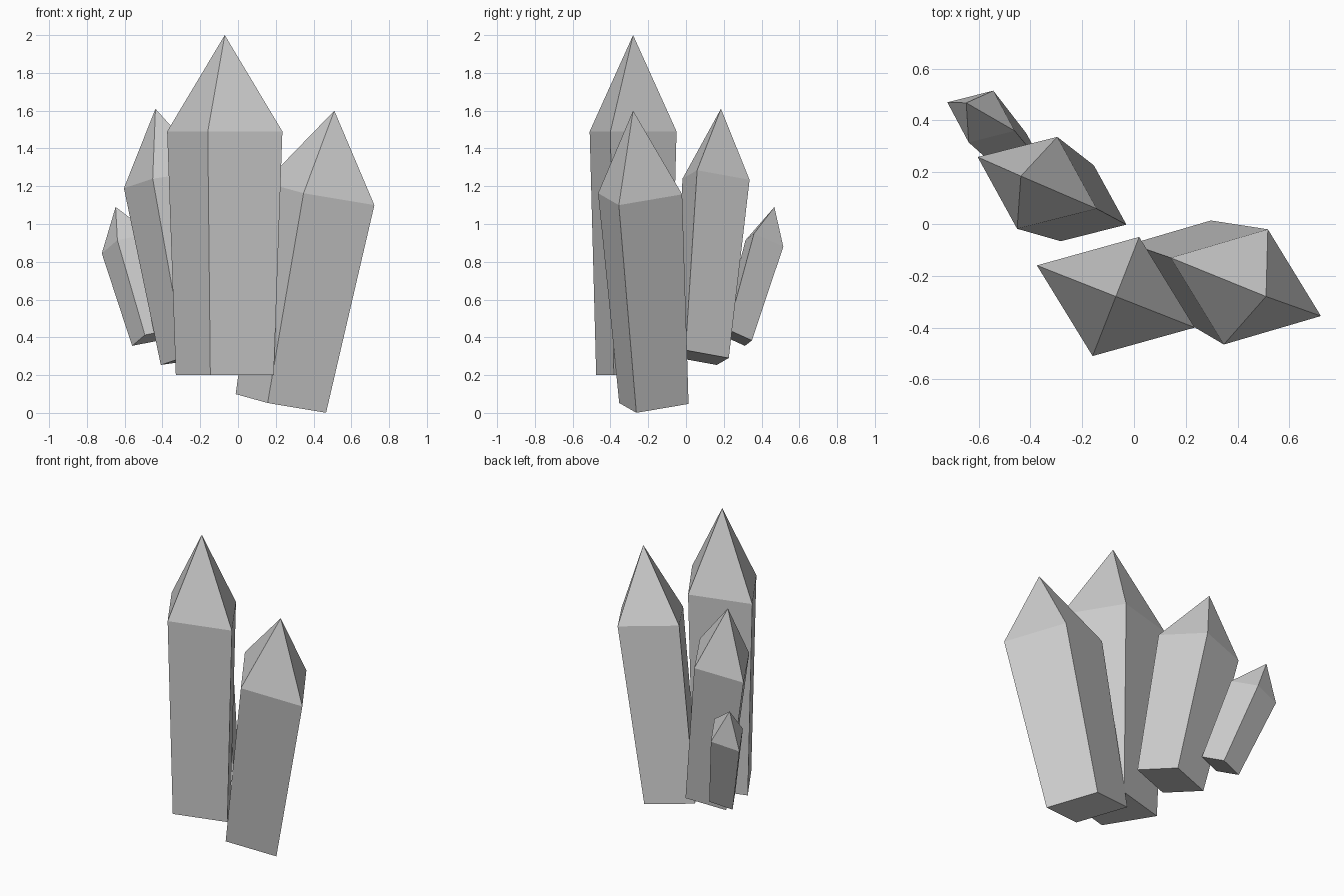
import bpy, bmesh
from mathutils import Vector

if "Cube" in bpy.data.objects:
    bpy.data.objects.remove(bpy.data.objects["Cube"])


def crystal(name, tip, shoulder, base, side, front, taper):
    """Four-sided prism with a pointed tip.
    side/front are the half diagonals of the shoulder ring; taper shrinks the base ring."""
    tip, shoulder, base, side, front = map(Vector, (tip, shoulder, base, side, front))
    bm = bmesh.new()
    corners = (side, -front, -side, front)
    low = [bm.verts.new(base + c * taper) for c in corners]
    high = [bm.verts.new(shoulder + c) for c in corners]
    peak = bm.verts.new(tip)
    bm.faces.new(low[::-1])
    for i in range(4):
        j = (i + 1) % 4
        bm.faces.new((low[i], low[j], high[j], high[i]))
        bm.faces.new((high[i], high[j], peak))
    bmesh.ops.recalc_face_normals(bm, faces=bm.faces)
    mesh = bpy.data.meshes.new(name)
    bm.to_mesh(mesh)
    bm.free()
    bpy.context.collection.objects.link(bpy.data.objects.new(name, mesh))


# Tall upright crystal
crystal("main_crystal", (-.07, -.28, 2), (-.07, -.28, 1.49), (-.07, -.28, .2),
        (.305, -.12, 0), (-.09, -.23, 0), .85)
# Crystal leaning right
crystal("right_crystal", (.51, -.28, 1.6), (.432, -.243, 1.16), (.227, -.17, .05),
        (.29, -.1125, -.06), (-.085, -.2225, .003), .825)
# Crystal leaning back left
crystal("left_crystal", (-.437, .185, 1.61), (-.374, .159, 1.237), (-.219, .08, .293),
        (.23, -.1, .0475), (-.0775, -.1775, .003), .825)
# Small outer crystal
crystal("small_crystal", (-.648, .468, 1.09), (-.591, .415, .897), (-.454, .267, .398),
        (.13, -.055, .0525), (-.0475, -.1, .0175), .82)
